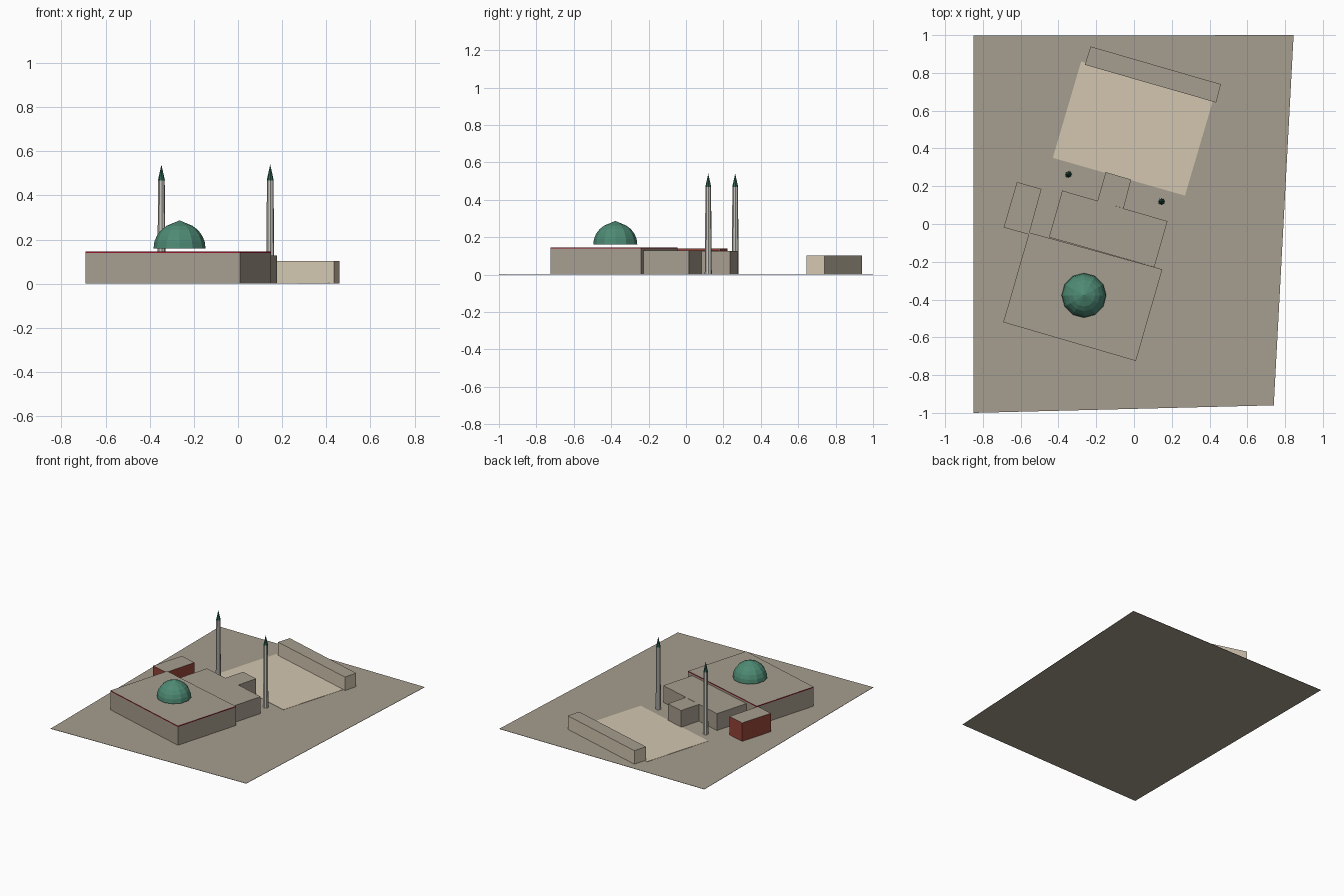
import bpy, bmesh, math

old = bpy.data.objects.get("Cube")
if old:
    bpy.data.objects.remove(old, do_unlink=True)


def material(name, r, g, b):
    lin = [((c / 255 + 0.055) / 1.055) ** 2.4 for c in (r, g, b)] + [1]
    m = bpy.data.materials.new(name)
    m.use_nodes = True
    m.diffuse_color = lin
    m.node_tree.nodes["Principled BSDF"].inputs["Base Color"].default_value = lin
    return m


stone = material("stone brown", 166, 157, 142)
sand = material("pale sand", 211, 198, 176)
brick = material("brick red", 150, 68, 56)
trim_red = material("trim crimson", 150, 20, 42)
grey = material("tower grey", 200, 198, 190)
green = material("dome green", 78, 138, 116)
dark_green = material("spire green", 46, 98, 80)


def finish(name, bm, mats):
    mesh = bpy.data.meshes.new(name)
    bmesh.ops.recalc_face_normals(bm, faces=bm.faces)
    bm.to_mesh(mesh)
    bm.free()
    for m in mats:
        mesh.materials.append(m)
    obj = bpy.data.objects.new(name, mesh)
    bpy.context.collection.objects.link(obj)
    return obj


def block(name, outline, z0, z1, wall, roof=stone):
    """Prism over a plan outline, with a separate roof colour."""
    bm = bmesh.new()
    base = bm.faces.new([bm.verts.new((x, y, z0)) for x, y in outline])
    top = bmesh.ops.extrude_face_region(bm, geom=[base])["geom"]
    for v in top:
        if isinstance(v, bmesh.types.BMVert):
            v.co.z = z1
    bmesh.ops.recalc_face_normals(bm, faces=bm.faces)
    for f in bm.faces:
        f.material_index = 1 if f.normal.z > 0.5 else 0
    return finish(name, bm, [wall, roof])


def lathe(name, profile, sides, centre, mat, turn=0.0):
    """Rings of (radius, height) joined around a vertical axis."""
    bm = bmesh.new()
    rings = []
    for r, z in profile:
        rings.append([bm.verts.new((centre[0] + r * math.cos(a), centre[1] + r * math.sin(a), z))
                      for a in (turn + math.tau * i / sides for i in range(sides))])
    for low, high in zip(rings, rings[1:]):
        for i in range(sides):
            j = (i + 1) % sides
            bm.faces.new((low[i], low[j], high[j], high[i]))
    bmesh.ops.remove_doubles(bm, verts=bm.verts, dist=1e-5)
    return finish(name, bm, [mat])


# Site and courtyard
block("ground", [(-0.85, -1), (0.74, -0.96), (0.845, 1), (-0.85, 0.997)], 0, 0.002, stone)
block("courtyard", [(-0.43, 0.35), (0.27, 0.15), (0.42, 0.66), (-0.28, 0.86)], 0.002, 0.004, sand, sand)
block("courtyard_wall", [(-0.26, 0.843), (0.435, 0.643), (0.46, 0.74), (-0.23, 0.94)], 0.002, 0.103, sand)

# Buildings
hall = [(-0.692, -0.52), (0.01, -0.725), (0.15, -0.24), (-0.555, -0.045)]
block("prayer_hall", hall, 0.002, 0.139, stone)
block("hall_roof_trim", hall, 0.139, 0.146, trim_red)
block("entrance_hall", [(-0.45, -0.07), (0.108, -0.228), (0.177, 0.015), (-0.38, 0.177)], 0.002, 0.128, stone)
block("porch", [(-0.193, 0.122), (-0.055, 0.083), (-0.015, 0.235), (-0.15, 0.275)], 0.002, 0.127, stone)
block("side_annex", [(-0.69, -0.018), (-0.556, -0.056), (-0.49, 0.185), (-0.62, 0.222)], 0.002, 0.14, brick)

# Dome with a slight point
arc = [math.radians(a) for a in range(0, 90, 15)]
dome = [(0.118 * math.cos(a), 0.16 + 0.118 * math.sin(a)) for a in arc] + [(0, 0.287)]
lathe("dome", dome, 12, (-0.265, -0.378), green)

# Minarets
for side, spot in (("left", (0.146, 0.119)), ("right", (-0.347, 0.263))):
    lathe(side + "_minaret", [(0.019, 0.002), (0.015, 0.47), (0, 0.47)], 8, spot, grey, math.radians(7))
    lathe(side + "_spire", [(0, 0.468), (0.016, 0.468), (0, 0.54)], 8, spot, dark_green, math.radians(7))
